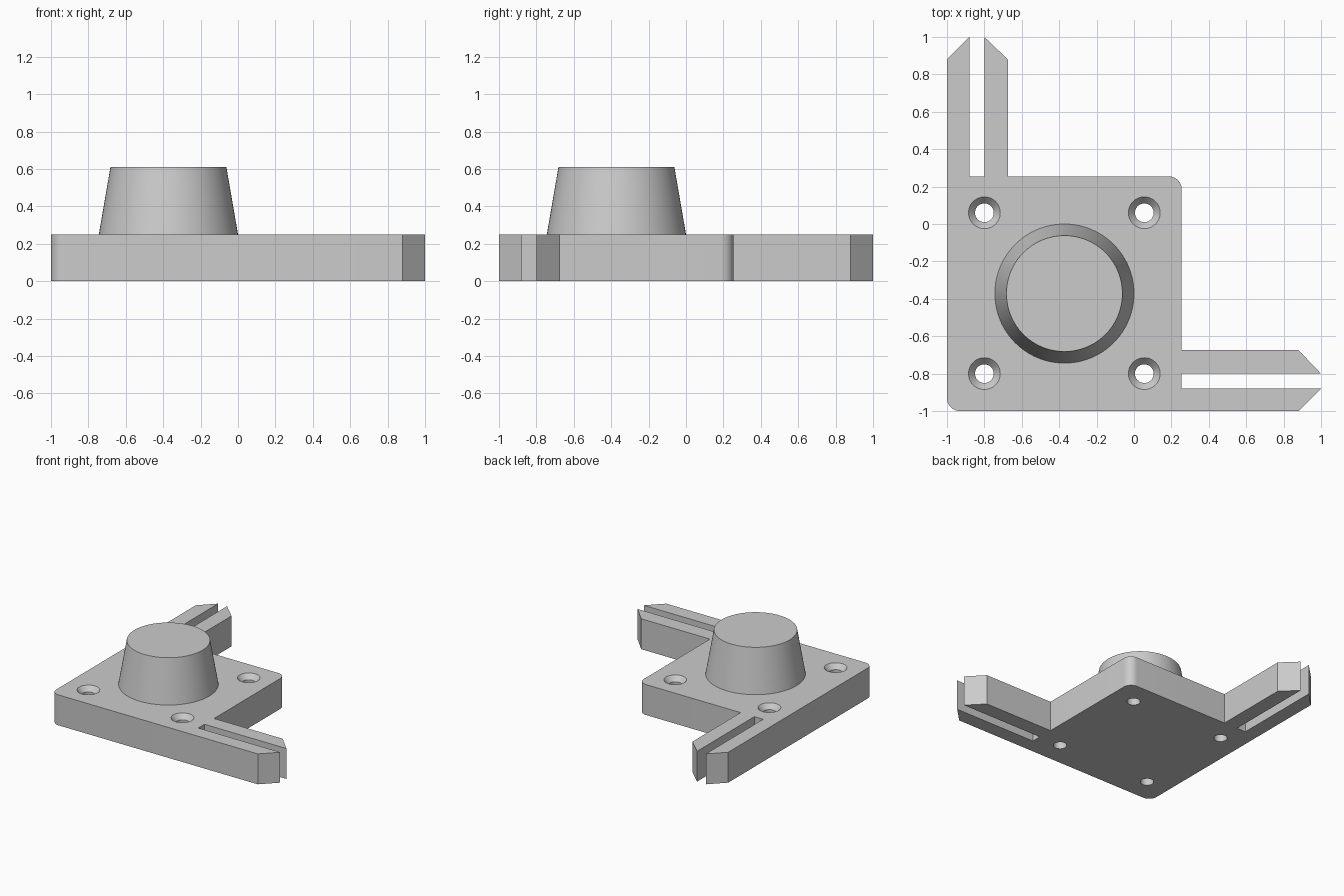
import bpy
import bmesh
import math

cube = bpy.data.objects.get("Cube")
if cube:
    bpy.data.objects.remove(cube, do_unlink=True)

LOW, HIGH = -1.0, 0.255      # sides of the square plate
THICK = 0.25                 # plate thickness
ROUND = 0.07                 # corner radius

grey = bpy.data.materials.new("light grey")
grey.use_nodes = True
COLOUR = (0.6, 0.6, 0.6, 1)
grey.diffuse_color = COLOUR
grey.node_tree.nodes["Principled BSDF"].inputs["Base Color"].default_value = COLOUR


def make_object(name, bm):
    bmesh.ops.recalc_face_normals(bm, faces=bm.faces)
    mesh = bpy.data.meshes.new(name)
    bm.to_mesh(mesh)
    bm.free()
    mesh.materials.append(grey)
    obj = bpy.data.objects.new(name, mesh)
    bpy.context.collection.objects.link(obj)
    return obj


def corner(cx, cy, start, steps=10):
    """Quarter-circle points, running counter-clockwise."""
    angles = [start + math.pi / 2 * i / steps for i in range(steps + 1)]
    return [(cx + ROUND * math.cos(a), cy + ROUND * math.sin(a)) for a in angles]


def extrude(name, outline, height):
    bm = bmesh.new()
    face = bm.faces.new([bm.verts.new((x, y, 0)) for x, y in outline])
    new = bmesh.ops.extrude_face_region(bm, geom=[face])["geom"]
    top = [v for v in new if isinstance(v, bmesh.types.BMVert)]
    bmesh.ops.translate(bm, verts=top, vec=(0, 0, height))
    return make_object(name, bm)


def turned(name, profile, x, y, sides):
    """Closed solid of rings given as (radius, z), bottom to top."""
    bm = bmesh.new()
    rings = []
    for r, z in profile:
        rings.append([bm.verts.new((x + r * math.cos(math.tau * i / sides),
                                    y + r * math.sin(math.tau * i / sides), z))
                      for i in range(sides)])
    for a, b in zip(rings, rings[1:]):
        for i in range(sides):
            j = (i + 1) % sides
            bm.faces.new((a[i], a[j], b[j], b[i]))
    bm.faces.new(rings[0])
    bm.faces.new(rings[-1])
    return make_object(name, bm)


def combine(target, tool, operation):
    """Apply a boolean, then discard the tool."""
    mod = target.modifiers.new(operation, "BOOLEAN")
    mod.operation = operation
    mod.solver = "EXACT"
    mod.object = tool
    bpy.context.view_layer.objects.active = target
    bpy.ops.object.modifier_apply(modifier=mod.name)
    bpy.data.objects.remove(tool, do_unlink=True)


# Plate outline with two slotted, pointed arms mirrored over the diagonal
arm = [(HIGH, -0.88), (HIGH, -0.80), (1.0, -0.80), (0.88, -0.675), (HIGH, -0.675)]
tip = [(0.88, LOW), (1.0, -0.88)]
half = tip + arm
mirrored = [(y, x) for x, y in reversed(half)]
outline = (corner(LOW + ROUND, LOW + ROUND, math.pi) + half
           + corner(HIGH - ROUND, HIGH - ROUND, 0) + mirrored)
bracket = extrude("corner_bracket", outline, THICK)

# Tapered boss
boss = turned("boss", [(0.372, 0.1), (0.372, THICK), (0.31, 0.61)], -0.372, -0.372, 96)
combine(bracket, boss, "UNION")

# Countersunk screw holes
for hx in (-0.80, 0.055):
    for hy in (-0.80, 0.06):
        cutter = turned("hole_cutter",
                        [(0.05, -0.1), (0.05, 0.21), (0.085, THICK), (0.085, 0.35)],
                        hx, hy, 48)
        cutter.hide_render = True
        combine(bracket, cutter, "DIFFERENCE")

# Smooth the curved walls, keep edges sharp
bpy.ops.object.select_all(action="DESELECT")
bracket.select_set(True)
bpy.context.view_layer.objects.active = bracket
bpy.ops.object.shade_smooth_by_angle(angle=math.radians(25))
